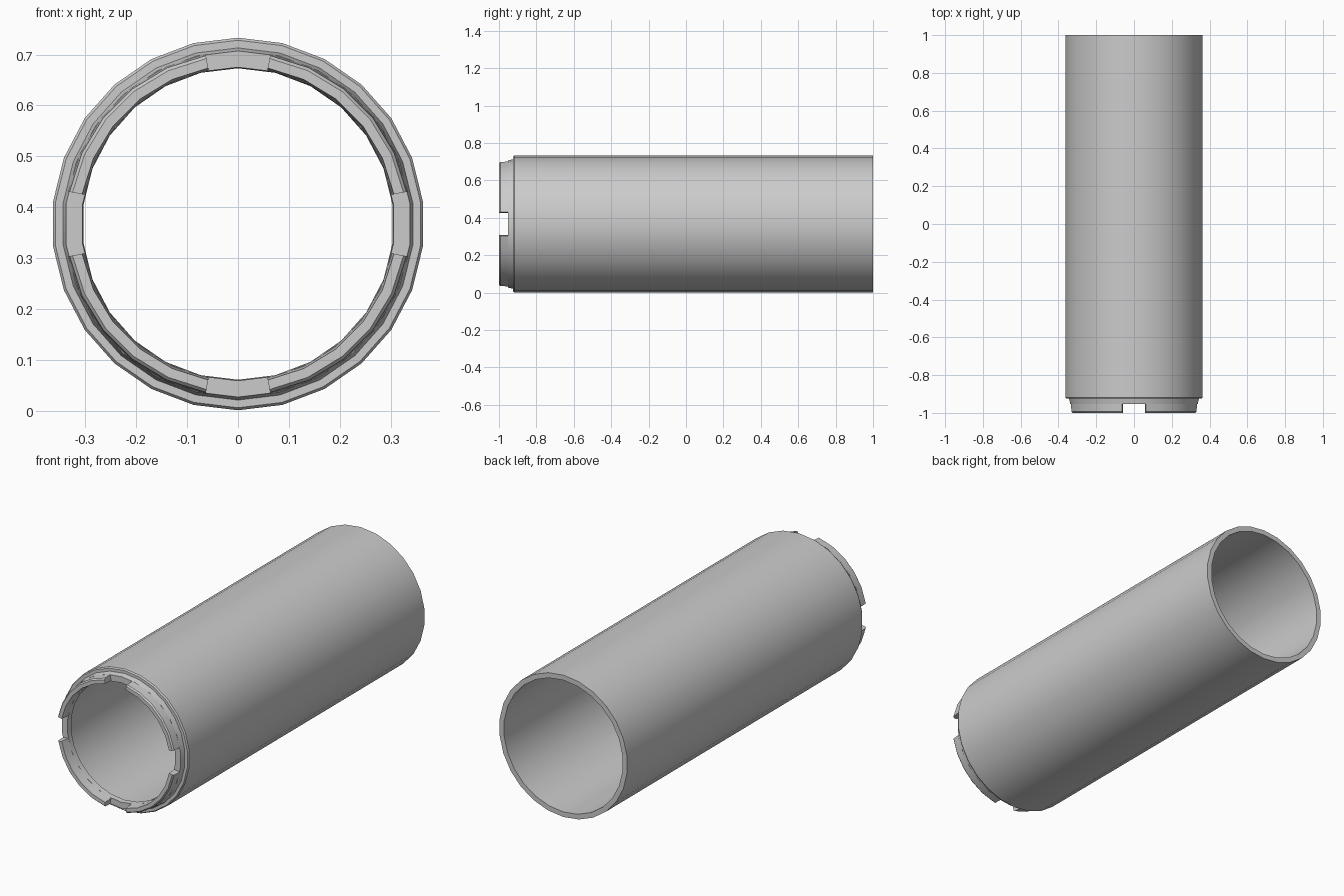
import bpy, bmesh, math

if "Cube" in bpy.data.objects:
    bpy.data.objects.remove(bpy.data.objects["Cube"])

SIDES = 26
CZ = 0.367


def revolve(name, profile, angles, closed):
    """Sweep a closed (radius, y) profile about the tube axis through the angles."""
    bm = bmesh.new()
    rings = [[bm.verts.new((r * math.sin(a), y, CZ + r * math.cos(a)))
              for r, y in profile] for a in angles]
    n = len(profile)
    pairs = list(zip(rings, rings[1:]))
    if closed:
        pairs.append((rings[-1], rings[0]))
    else:
        bm.faces.new(rings[0])
        bm.faces.new(rings[-1])
    for r0, r1 in pairs:
        for i in range(n):
            j = (i + 1) % n
            bm.faces.new((r0[i], r0[j], r1[j], r1[i]))
    bmesh.ops.recalc_face_normals(bm, faces=bm.faces)
    mesh = bpy.data.meshes.new(name)
    bm.to_mesh(mesh)
    bm.free()
    ob = bpy.data.objects.new(name, mesh)
    bpy.context.collection.objects.link(ob)
    bpy.context.view_layer.objects.active = ob
    ob.select_set(True)
    bpy.ops.object.shade_smooth_by_angle(angle=math.radians(32))
    ob.select_set(False)
    return ob


# Hollow tube with a stepped shoulder and an inner lip at the front
tube_profile = [(0.366, 1.0), (0.366, -0.918), (0.361, -0.925), (0.346, -0.925),
                (0.340, -0.952), (0.308, -0.952), (0.306, -0.925),
                (0.338, -0.905), (0.340, 1.0)]
revolve("tube", tube_profile,
        [2 * math.pi * i / SIDES for i in range(SIDES)], True)

# Four collar segments separated by notches at top, bottom and sides
tooth_profile = [(0.340, -0.952), (0.337, -0.993), (0.331, -1.0),
                 (0.312, -1.0), (0.308, -0.952)]
HALF_NOTCH = math.radians(10.8)
STEPS = 5
for q in range(4):
    start = q * math.pi / 2 + HALF_NOTCH
    span = math.pi / 2 - 2 * HALF_NOTCH
    revolve(f"collar_segment_{q + 1}", tooth_profile,
            [start + span * i / STEPS for i in range(STEPS + 1)], False)
